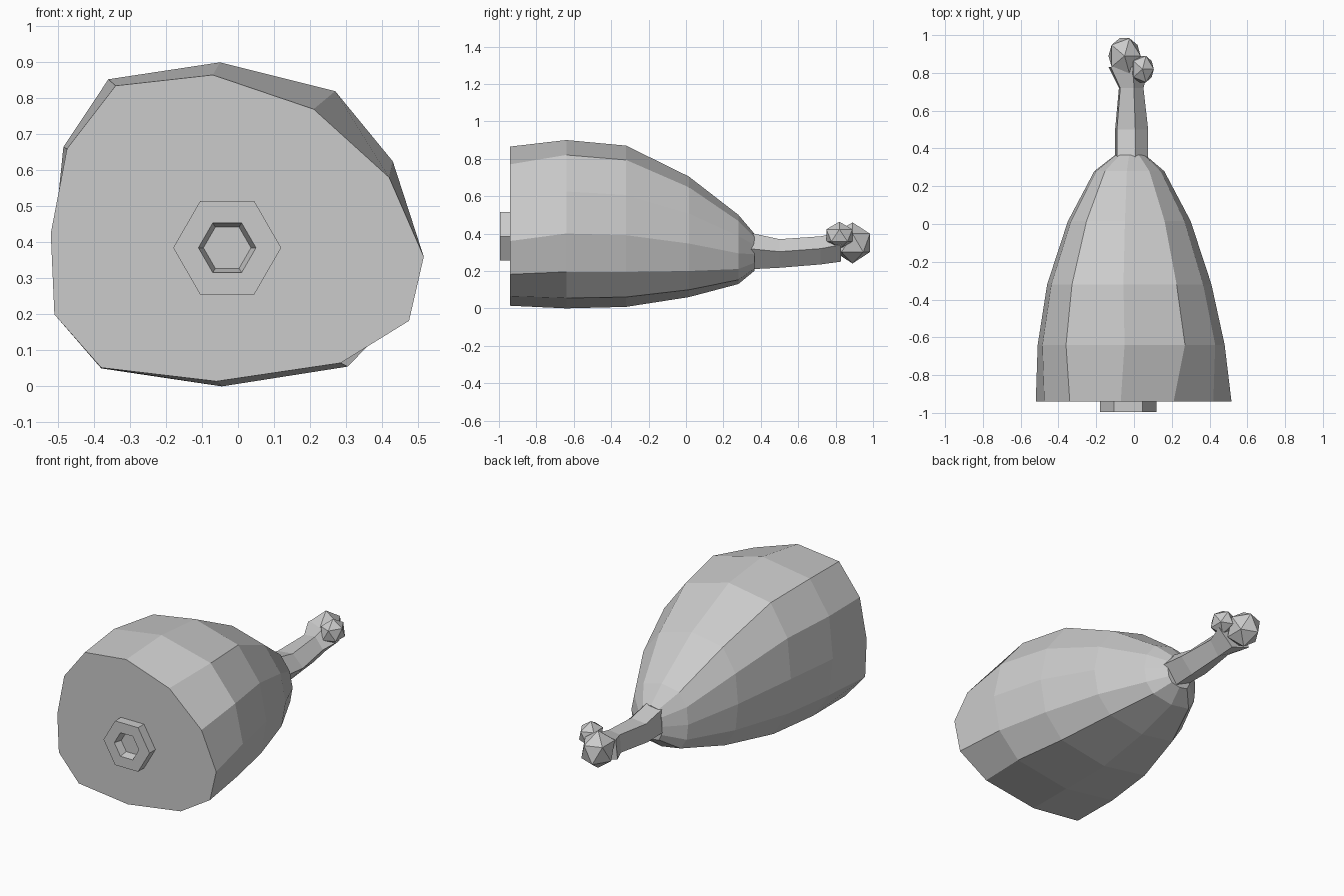
import bpy
import bmesh
import math

if "Cube" in bpy.data.objects:
    bpy.data.objects.remove(bpy.data.objects["Cube"], do_unlink=True)

grey = bpy.data.materials.new("plain_grey")
grey.use_nodes = True
colour = (0.6, 0.6, 0.6, 1)
grey.diffuse_color = colour
grey.node_tree.nodes["Principled BSDF"].inputs["Base Color"].default_value = colour


def finish(name, bm):
    bmesh.ops.recalc_face_normals(bm, faces=bm.faces[:])
    mesh = bpy.data.meshes.new(name)
    bm.to_mesh(mesh)
    bm.free()
    mesh.materials.append(grey)
    obj = bpy.data.objects.new(name, mesh)
    bpy.context.collection.objects.link(obj)
    return obj


def loft(name, rings):
    """Skin a list of equal-length rings and cap both ends."""
    bm = bmesh.new()
    loops = [[bm.verts.new(p) for p in ring] for ring in rings]
    n = len(loops[0])
    for a, b in zip(loops, loops[1:]):
        for i in range(n):
            j = (i + 1) % n
            bm.faces.new((a[i], a[j], b[j], b[i]))
    bm.faces.new(loops[0])
    bm.faces.new(loops[-1])
    return finish(name, bm)


def fit(profile, y, x0, x1, z0, z1):
    """Stretch a profile into a box at depth y."""
    xs, zs = zip(*profile)
    sx = (x1 - x0) / (max(xs) - min(xs))
    sz = (z1 - z0) / (max(zs) - min(zs))
    return [(x0 + (x - min(xs)) * sx, y, z0 + (z - min(zs)) * sz)
            for x, z in profile]


# Meat: flat cut face, full belly, tapering to the shank
cut = [(-.07, .865), (-.34, .835), (-.475, .66), (-.52, .425), (-.51, .2),
       (-.38, .052), (-.06, .014), (.285, .065), (.475, .182), (.516, .36),
       (.42, .58), (.21, .77)]
belly = [(-.05, .90), (-.36, .853), (-.485, .665), (-.51, .42), (-.485, .2),
         (-.38, .05), (-.045, .0), (.305, .055), (.44, .195), (.48, .40),
         (.43, .625), (.27, .82)]
meat = [[(x, -.94, z) for x, z in cut], [(x, -.64, z) for x, z in belly]]
for box in ((-.32, -.46, .41, .008, .87), (.015, -.35, .3, .06, .705),
            (.28, -.21, .16, .13, .5), (.365, -.1, .06, .2, .4)):
    meat.append(fit(belly, *box))
loft("meat", meat)

# Bone shaft: five sided, flaring into the knuckle
shaft = [(-.09, .36), (.01, .37), (.08, .3), (.0, .21), (-.1, .25)]
loft("bone_shaft", [fit(shaft, *box) for box in (
    (.25, -.11, .08, .2, .41), (.36, -.1, .075, .21, .4),
    (.5, -.1, .075, .217, .37), (.72, -.08, .05, .235, .385),
    (.83, -.135, .08, .25, .41))])

# Knuckle knobs
for name, centre, size in (("large_knuckle", (-.05, .89, .35), (.095, .11, .11)),
                           ("small_knuckle", (.045, .82, .39), (.067, .082, .073))):
    bm = bmesh.new()
    bmesh.ops.create_icosphere(bm, subdivisions=1, radius=1)
    bmesh.ops.scale(bm, vec=size, verts=bm.verts[:])
    bmesh.ops.translate(bm, vec=centre, verts=bm.verts[:])
    finish(name, bm)


# Hollow bone end in the cut face
def hexagon(y, r):
    return [(-.03 + r * math.cos(math.radians(60 * k)), y,
             .385 + r * math.sin(math.radians(60 * k))) for k in range(6)]


loft("bone_end", [hexagon(-.93, .15), hexagon(-.995, .15),
                  hexagon(-.995, .08), hexagon(-.95, .066)])
